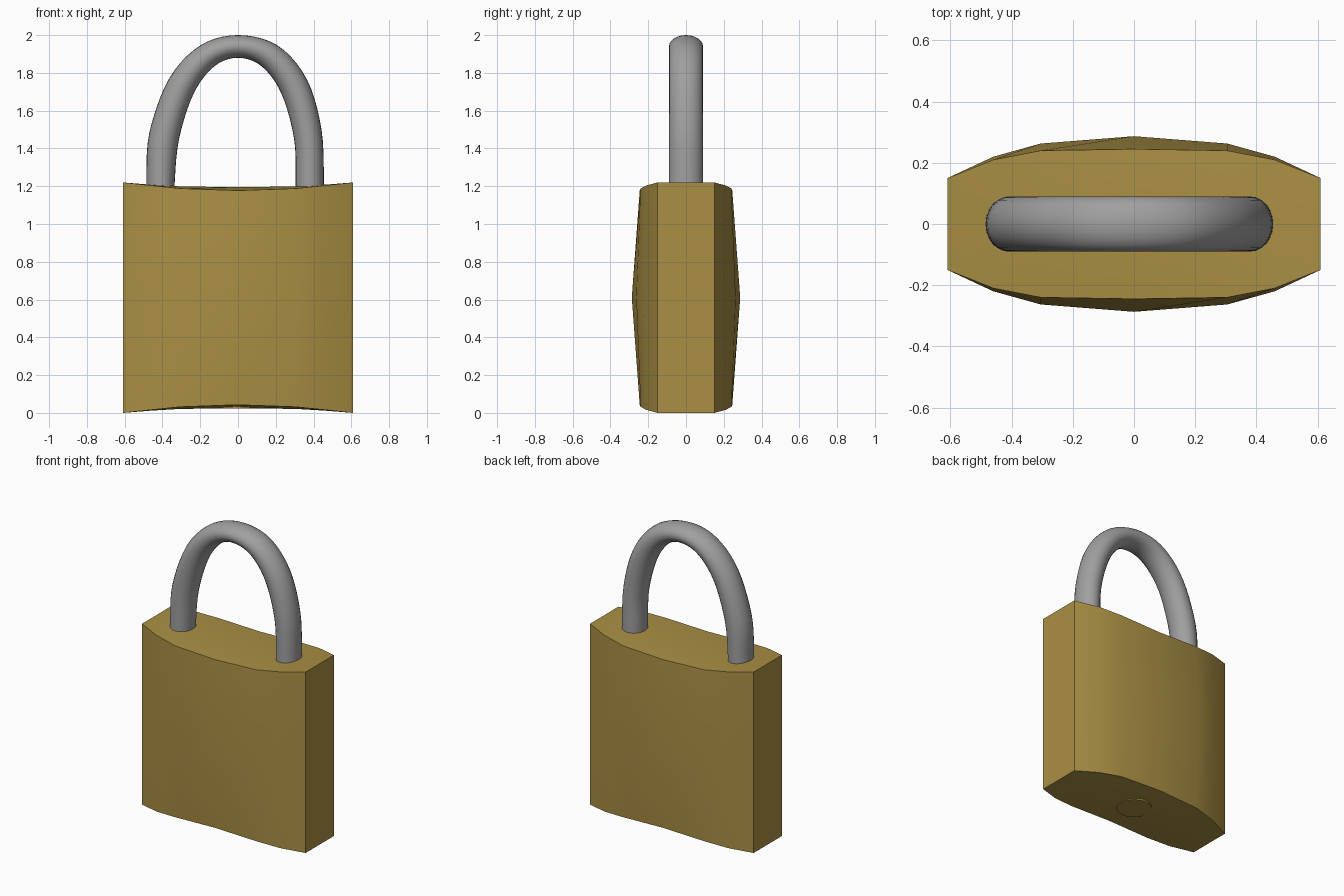
import bpy, bmesh, math
from mathutils import Vector

cube = bpy.data.objects.get("Cube")
if cube:
    bpy.data.objects.remove(cube, do_unlink=True)


def make_material(name, rgb):
    mat = bpy.data.materials.new(name)
    mat.use_nodes = True
    color = (*rgb, 1)
    mat.diffuse_color = color
    mat.node_tree.nodes["Principled BSDF"].inputs["Base Color"].default_value = color
    return mat


def finish(name, bm, mat, angle=30):
    bmesh.ops.recalc_face_normals(bm, faces=bm.faces)
    mesh = bpy.data.meshes.new(name)
    bm.to_mesh(mesh)
    bm.free()
    mesh.materials.append(mat)
    obj = bpy.data.objects.new(name, mesh)
    bpy.context.collection.objects.link(obj)
    bpy.ops.object.select_all(action="DESELECT")
    obj.select_set(True)
    bpy.context.view_layer.objects.active = obj
    bpy.ops.object.shade_smooth_by_angle(angle=math.radians(angle))
    return obj


def loft(rings):
    """Skin a list of equal closed rings and cap both ends."""
    bm = bmesh.new()
    loops = [[bm.verts.new(p) for p in ring] for ring in rings]
    for a, b in zip(loops, loops[1:]):
        for i in range(len(a)):
            j = (i + 1) % len(a)
            bm.faces.new((a[i], a[j], b[j], b[i]))
    bm.faces.new(loops[0])
    bm.faces.new(loops[-1])
    return bm


def spline(points, steps):
    """Smooth curve through the points."""
    pts = [Vector(p) for p in points]
    pts = [2 * pts[0] - pts[1]] + pts + [2 * pts[-1] - pts[-2]]
    out = []
    for a, b, c, d in zip(pts, pts[1:], pts[2:], pts[3:]):
        for s in range(steps):
            t = s / steps
            out.append(0.5 * (2 * b + (c - a) * t + (2 * a - 5 * b + 4 * c - d) * t**2
                              + (3 * b - a - 3 * c + d) * t**3))
    return out + [pts[-2]]


brass = make_material("brass", (0.40, 0.275, 0.058))
steel = make_material("steel", (0.35, 0.35, 0.35))

# Body: bulging block with dished top and bottom
HEIGHT = 1.22
# x, half depth at rim, half depth at middle, rim height, centre height
half = [(0.61, 0.15, 0.15, 1.22, 1.22),
        (0.46, 0.21, 0.22, 1.204, 1.208),
        (0.305, 0.24, 0.263, 1.188, 1.199),
        (0, 0.245, 0.287, 1.177, 1.195)]
columns = [(-c[0], *c[1:]) for c in half] + half[-2::-1]
rings = []
for x, rim, mid, z_rim, z_mid in columns:
    rings.append([(x, 0, z_mid), (x, rim, z_rim), (x, mid, HEIGHT / 2),
                  (x, rim, HEIGHT - z_rim), (x, 0, HEIGHT - z_mid),
                  (x, -rim, HEIGHT - z_rim), (x, -mid, HEIGHT / 2), (x, -rim, z_rim)])
finish("lock_body", loft(rings), brass)

# Shackle: oval tube between an outer and an inner outline
outer = [(-0.485, 1.1), (-0.485, 1.22), (-0.47, 1.48), (-0.365, 1.77), (-0.2, 1.945),
         (0, 2), (0.21, 1.945), (0.365, 1.765), (0.442, 1.5), (0.455, 1.22), (0.455, 1.1)]
inner = [(-0.335, 1.1), (-0.335, 1.22), (-0.312, 1.45), (-0.235, 1.69), (-0.125, 1.835),
         (0, 1.88), (0.125, 1.835), (0.23, 1.69), (0.297, 1.45), (0.305, 1.22), (0.305, 1.1)]
SIDES = 24
rings = []
for o, i in zip(spline(outer, 5), spline(inner, 5)):
    centre, radius = (o + i) / 2, (o - i) / 2
    ring = []
    for k in range(SIDES):
        a = math.tau * k / SIDES
        p = centre + radius * math.cos(a)
        ring.append((p.x, 0.09 * math.sin(a), p.y))
    rings.append(ring)
finish("shackle", loft(rings), steel, 40)

# Key plug: round disc set in the underside
rings = [[(0.11 * math.cos(math.tau * k / 32), 0.11 * math.sin(math.tau * k / 32), z)
          for k in range(32)] for z in (0.022, 0.1)]
finish("key_plug", loft(rings), brass)
